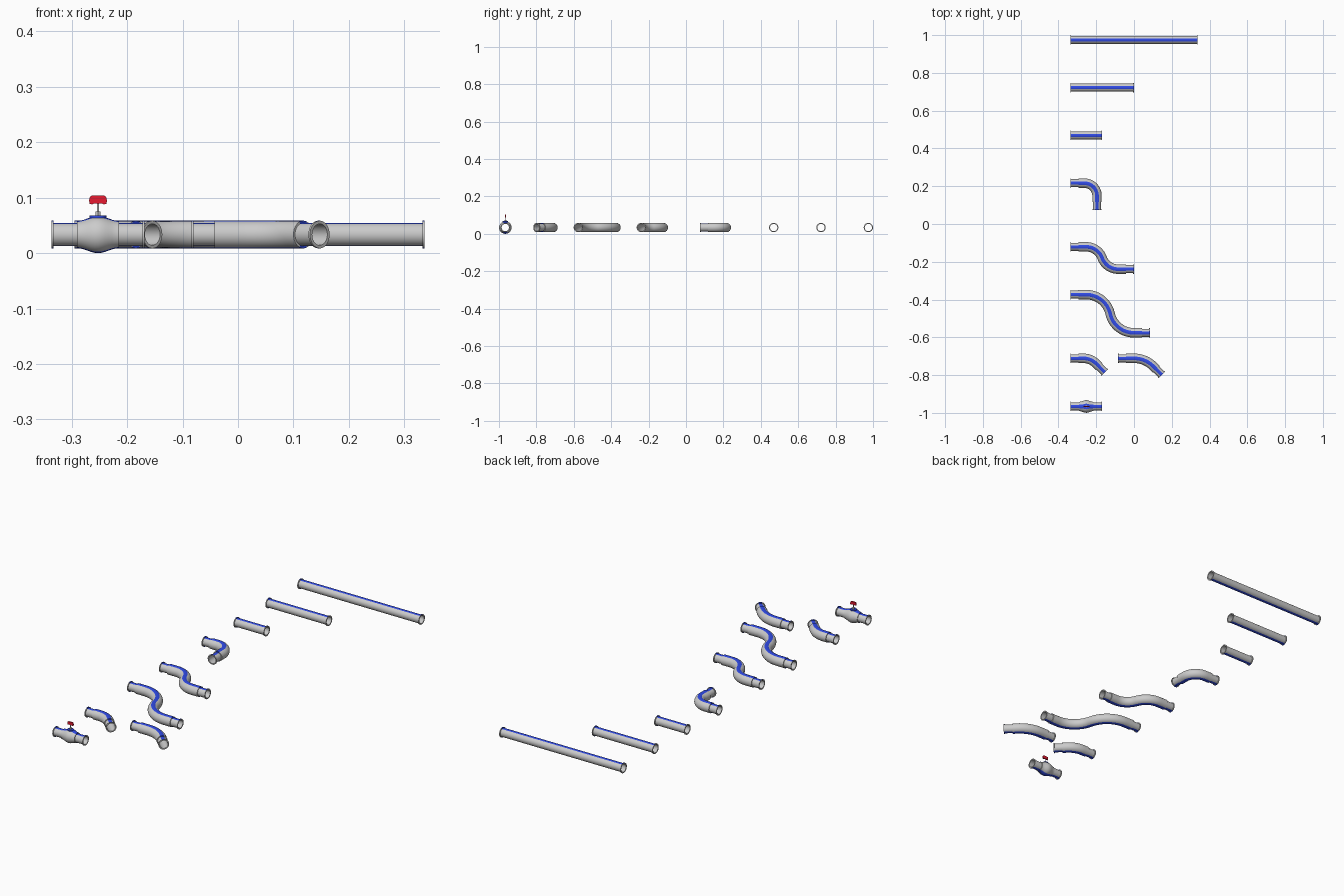
import bpy, bmesh, math
from mathutils import Vector

if "Cube" in bpy.data.objects:
    bpy.data.objects.remove(bpy.data.objects["Cube"])

M = 0.0842            # layout module
ZC = 0.0335           # pipe axis height
SEG = 32
R_PIPE, R_LIP, R_BEND, R_BORE = 0.021, 0.025, 0.025, 0.0193
LIP = 0.004


def material(name, rgb):
    m = bpy.data.materials.new(name)
    m.diffuse_color = (*rgb, 1)
    m.use_nodes = True
    m.node_tree.nodes["Principled BSDF"].inputs["Base Color"].default_value = m.diffuse_color
    return m


GREY = material("grey", (0.8, 0.8, 0.8))
BLUE = material("stripe_blue", (0.03, 0.07, 0.8))
RED = material("handle_red", (0.8, 0.01, 0.03))


def finish(name, bm, mats):
    bmesh.ops.recalc_face_normals(bm, faces=bm.faces)
    me = bpy.data.meshes.new(name)
    bm.to_mesh(me)
    bm.free()
    for m in mats:
        me.materials.append(m)
    ob = bpy.data.objects.new(name, me)
    bpy.context.collection.objects.link(ob)
    bpy.ops.object.select_all(action='DESELECT')
    ob.select_set(True)
    bpy.context.view_layer.objects.active = ob
    bpy.ops.object.shade_smooth_by_angle(angle=math.radians(35))
    return ob


def along(segments, s):
    """Position and heading at distance s; segments are (length, right turn)."""
    p, h = Vector((0, 0)), 0.0
    for i, (length, turn) in enumerate(segments):
        d = s if i == len(segments) - 1 else min(s, length)
        a = turn * d / length
        chord = d * (math.sin(a / 2) / (a / 2) if abs(a) > 1e-6 else 1)
        p += chord * Vector((math.cos(h - a / 2), math.sin(h - a / 2)))
        h -= a
        s -= d
        if s <= 1e-9:
            break
    return p, h


def pipe(name, x, y, segments, middle):
    """Hollow pipe swept along segments; middle lists (distance, radius)."""
    L = sum(s[0] for s in segments)
    outer = [(0, R_LIP), (LIP, R_LIP), (LIP, R_PIPE), *middle,
             (L - LIP, R_PIPE), (L - LIP, R_LIP), (L, R_LIP)]
    n = max(2, int(L / 0.008)) if any(s[1] for s in segments) else 1
    inner = [(L * (1 - i / n), R_BORE) for i in range(n + 1)]
    bm = bmesh.new()
    rings = []
    for s, r in outer + inner:
        p, h = along(segments, s)
        side = Vector((-math.sin(h), math.cos(h), 0))
        c = Vector((x + p.x, y + p.y, ZC))
        rings.append([bm.verts.new(c + r * (side * math.sin(t) + Vector((0, 0, math.cos(t)))))
                      for t in (2 * math.pi * j / SEG for j in range(SEG))])
    for i, a in enumerate(rings):
        b = rings[(i + 1) % len(rings)]
        for j in range(SEG):
            k = (j + 1) % SEG
            f = bm.faces.new((a[j], a[k], b[k], b[j]))
            # stripes along the top and bottom of the outside
            if i < len(outer) - 1 and (j + 2) % (SEG // 2) < 4:
                f.material_index = 1
    return finish(name, bm, [GREY, BLUE])


def bend(name, x, y, segments):
    """Bend: thin spigots at both ends, thicker body between them."""
    L = sum(s[0] for s in segments)
    a, b = M / 2, L - M / 2
    n = int((b - a) / 0.008)
    body = [(a + (b - a) * i / n, R_BEND) for i in range(n + 1)]
    pipe(name, x, y, segments, [(a, R_PIPE), *body, (b, R_PIPE)])


def arc(radius, degrees):
    t = math.radians(degrees)
    return (radius * abs(t), t)


X0 = -4 * M

# Straight pipes
for name, y, units in (("long_pipe", 0.975, 8), ("medium_pipe", 0.722, 4), ("short_pipe", 0.469, 2)):
    pipe(name, X0, y, [(units * M, 0)], [])

# Bends
bend("right_angle_bend", X0, 0.216, [(0.075, 0), arc(0.066, 90), (0.075 - 0.0, 0)])


def s_bend(name, y, dx, dy):
    t = 2 * math.atan2(dy, dx)
    r = dx / (2 * math.sin(t))
    d = math.degrees(t)
    bend(name, X0, y, [(M, 0), arc(r, d), arc(r, -d), (M, 0)])


s_bend("small_offset_bend", -0.121, 2 * M, 0.118)
s_bend("large_offset_bend", -0.374, 3 * M, 0.202)
bend("small_half_bend", X0, -0.711, [(0.068, 0), arc(0.098, 45), (0.064, 0)])
bend("large_half_bend", -M, -0.711, [(0.084, 0), arc(0.145, 45), (0.064, 0)])

# Valve body with bulged middle
VX, VY = -3 * M, -0.966
bulge = [(-0.038, R_PIPE)]
for i in range(13):
    u = -1 + i / 6
    bulge.append((0.038 * u, 0.0245 + 0.009 * (0.5 + 0.5 * math.cos(math.pi * u))))
bulge.append((0.038, R_PIPE))
pipe("valve_body", X0, VY, [(2 * M, 0)], [(M + s, r) for s, r in bulge])


def cylinder(name, r, z0, z1, sides, mat):
    bm = bmesh.new()
    bmesh.ops.create_cone(bm, cap_ends=True, segments=sides, radius1=r, radius2=r, depth=z1 - z0)
    bmesh.ops.translate(bm, verts=bm.verts, vec=(VX, VY, (z0 + z1) / 2))
    finish(name, bm, [mat])


# Valve collar, nut and stem
cylinder("valve_collar", 0.015, 0.056, 0.0675, 24, BLUE)
cylinder("valve_nut", 0.0055, 0.0675, 0.075, 6, GREY)
cylinder("valve_stem", 0.002, 0.075, 0.092, 12, GREY)

# Flat wing handle
half = [(0, 0.089), (0.007, 0.0895), (0.010, 0.088), (0.0155, 0.0885),
        (0.016, 0.096), (0.0145, 0.1015), (0.011, 0.104), (0, 0.104)]
outline = half + [(-px, pz) for px, pz in reversed(half[1:-1])]
bm = bmesh.new()
face = bm.faces.new([bm.verts.new((VX + px, VY - 0.003, pz)) for px, pz in outline])
ext = bmesh.ops.extrude_face_region(bm, geom=[face])
bmesh.ops.translate(bm, vec=(0, 0.006, 0),
                    verts=[v for v in ext["geom"] if isinstance(v, bmesh.types.BMVert)])
finish("valve_handle", bm, [RED])
